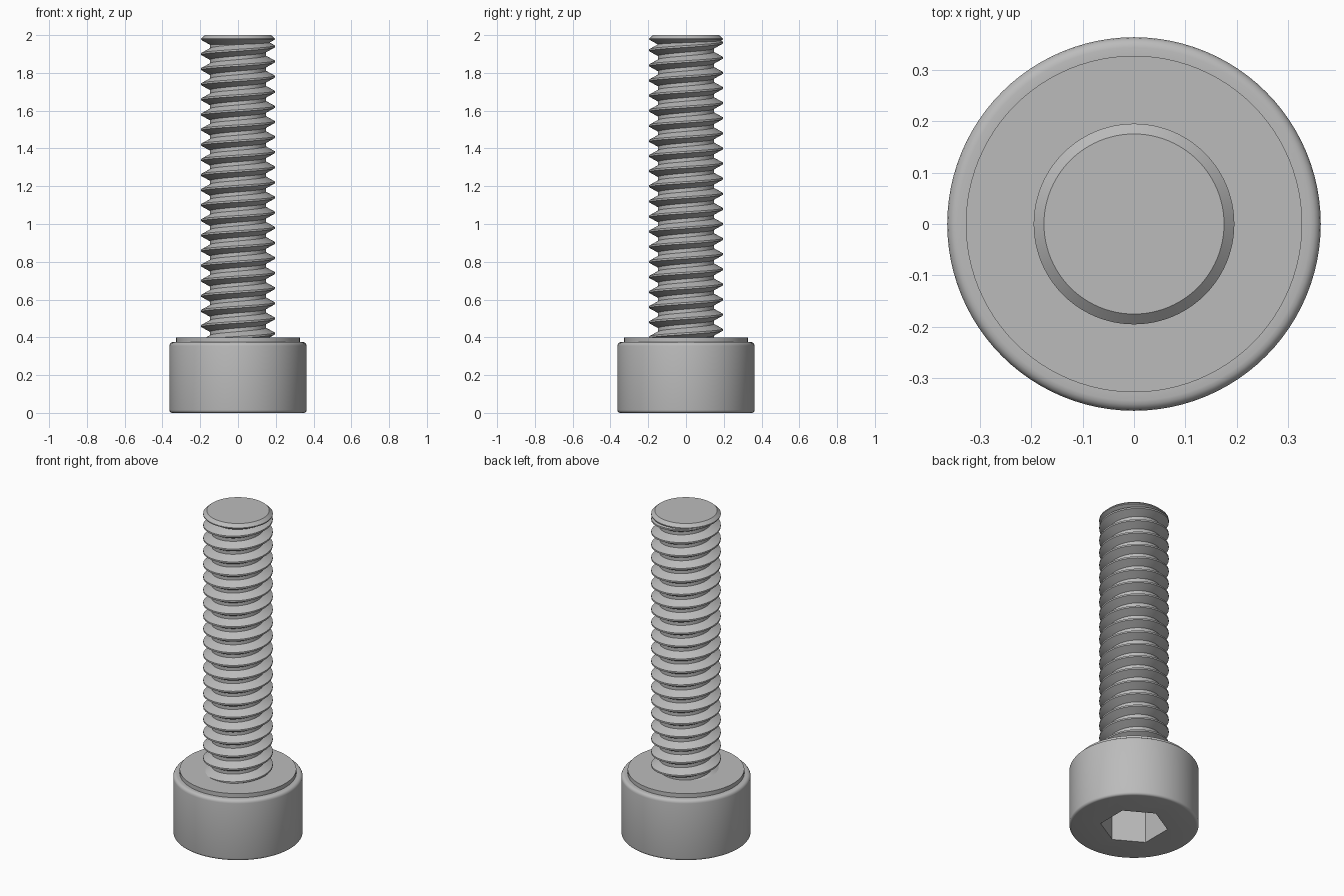
import bpy, bmesh, math
from mathutils import Vector

cube = bpy.data.objects.get("Cube")
if cube:
    bpy.data.objects.remove(cube, do_unlink=True)

HEAD_R, HEAD_H, TOP = 0.363, 0.40, 2.0
CREST, ROOT, PITCH = 0.195, 0.148, 0.08
HEX_R, HEX_DEPTH = 0.19, 0.21

steel = bpy.data.materials.new("grey steel")
steel.use_nodes = True
colour = (0.5, 0.5, 0.5, 1)
steel.diffuse_color = colour
steel.node_tree.nodes["Principled BSDF"].inputs["Base Color"].default_value = colour


def finish(bm, name):
    """Turn a bmesh into a smooth-shaded object with crisp edges."""
    bmesh.ops.recalc_face_normals(bm, faces=bm.faces)
    mesh = bpy.data.meshes.new(name)
    bm.to_mesh(mesh)
    bm.free()
    mesh.materials.append(steel)
    obj = bpy.data.objects.new(name, mesh)
    bpy.context.collection.objects.link(obj)
    bpy.ops.object.select_all(action='DESELECT')
    obj.select_set(True)
    bpy.context.view_layer.objects.active = obj
    bpy.ops.object.shade_smooth_by_angle(angle=math.radians(28))
    return obj


def ring(bm, radius, z, count, turn=0.0):
    angles = [turn + math.tau * i / count for i in range(count)]
    return [bm.verts.new((radius * math.cos(a), radius * math.sin(a), z)) for a in angles]


def bridge(bm, a, b):
    n = len(a)
    for i in range(n):
        j = (i + 1) % n
        bm.faces.new((a[i], a[j], b[j], b[i]))


def lathe(bm, profile, count=96):
    rings = [ring(bm, r, z, count) for r, z in profile]
    for a, b in zip(rings, rings[1:]):
        bridge(bm, a, b)
    return rings


def fillet(r, z, size, start, steps=4):
    """Quarter-round profile points about the centre (r, z)."""
    return [(r + size * math.cos(t), z + size * math.sin(t))
            for t in (start + i * math.pi / 2 / steps for i in range(steps + 1))]


# Head: rounded cylinder with a stepped bearing face and a hexagonal socket
bm = bmesh.new()
profile = fillet(HEAD_R - 0.015, 0.015, 0.015, -math.pi / 2)
profile += fillet(HEAD_R - 0.02, 0.355, 0.02, 0)
profile += [(0.327, 0.375), (0.327, HEAD_H)]
rings = lathe(bm, profile)
bm.faces.new(rings[-1])
mouth = ring(bm, HEX_R, 0, 6, math.pi / 6)
floor = ring(bm, HEX_R, HEX_DEPTH, 6, math.pi / 6)
bridge(bm, mouth, floor)
bm.faces.new(floor)
# Bottom face: each hexagon side fans out to its share of the rim
rim, share = rings[0], len(rings[0]) // 6
for i in range(6):
    start = share // 2 + i * share
    arc = [rim[(start + k) % len(rim)] for k in range(share + 1)]
    bm.faces.new(arc + [mouth[(i + 1) % 6], mouth[i]])
finish(bm, "socket_head")

# Threaded shank: one tooth profile swept along a right-handed helix
bm = bmesh.new()
tooth = [(ROOT, -0.5), (ROOT, -0.38), (CREST, -0.06), (CREST, 0.06), (ROOT, 0.38), (ROOT, 0.5)]
base = 0.02 + 3 * PITCH
verts = [bm.verts.new((r, 0, base + k * PITCH)) for r, k in tooth]
edges = [bm.edges.new(pair) for pair in zip(verts, verts[1:])]
turns, steps = 23, 64
bmesh.ops.spin(bm, geom=verts + edges, cent=(0, 0, 0), axis=(0, 0, 1),
               dvec=(0, 0, PITCH / steps), angle=math.tau * turns, steps=turns * steps)
bmesh.ops.remove_doubles(bm, verts=bm.verts, dist=0.0005)
for z, up in ((HEAD_H - 0.01, -1), (TOP - 0.025, 1)):
    bmesh.ops.bisect_plane(bm, geom=bm.verts[:] + bm.edges[:] + bm.faces[:],
                           plane_co=Vector((0, 0, z)), plane_no=Vector((0, 0, up)),
                           clear_outer=True)
bmesh.ops.holes_fill(bm, edges=[e for e in bm.edges if e.is_boundary], sides=0)
finish(bm, "threaded_shank")

# Tip: chamfered end of the shank
bm = bmesh.new()
rings = lathe(bm, [(ROOT, 1.95), (CREST, 1.976), (CREST, 1.982), (0.175, TOP)])
bm.faces.new(rings[0])
bm.faces.new(rings[-1])
finish(bm, "chamfered_tip")
